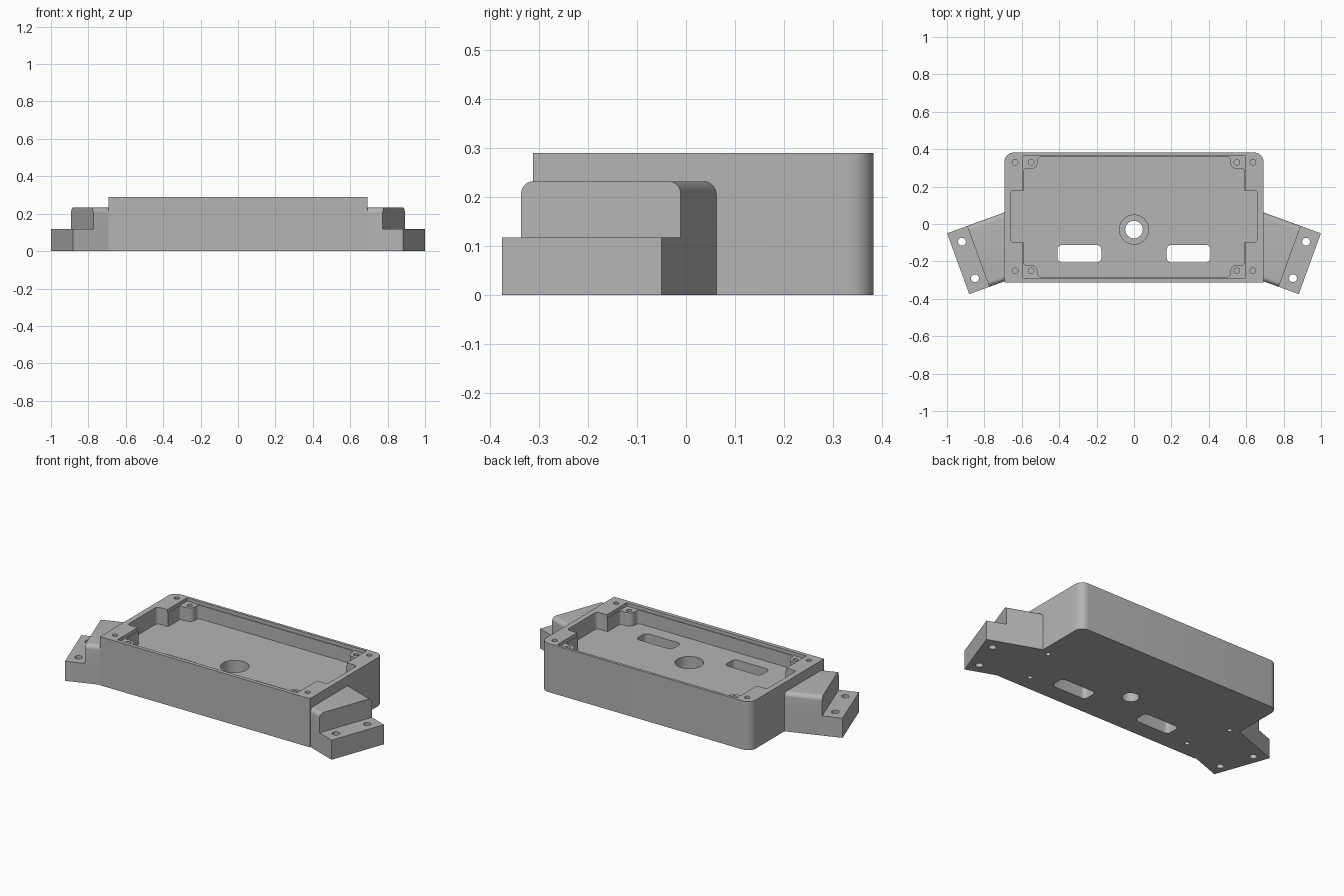
import bpy, bmesh, math
from mathutils import Vector, Matrix

cube = bpy.data.objects.get("Cube")
if cube:
    bpy.data.objects.remove(cube, do_unlink=True)

grey = bpy.data.materials.new("plain_grey")
grey.use_nodes = True
grey.diffuse_color = (0.46, 0.46, 0.46, 1)
grey.node_tree.nodes["Principled BSDF"].inputs["Base Color"].default_value = grey.diffuse_color


def outline(corners, steps=8):
    """Turn (x, y, radius) corners into a closed outline with rounded corners."""
    pts = []
    for i, (x, y, r) in enumerate(corners):
        p = Vector((x, y))
        if r == 0:
            pts.append(p)
            continue
        a = (Vector(corners[i - 1][:2]) - p).normalized()
        b = (Vector(corners[(i + 1) % len(corners)][:2]) - p).normalized()
        centre = p + (a + b) * r
        for k in range(steps + 1):
            t = k / steps * math.pi / 2
            pts.append(centre - b * r * math.cos(t) - a * r * math.sin(t))
    return pts


def prism(name, pts, low, high, matrix=Matrix()):
    bm = bmesh.new()
    face = bm.faces.new([bm.verts.new((p[0], p[1], low)) for p in pts])
    out = bmesh.ops.extrude_face_region(bm, geom=[face])
    top = [v for v in out["geom"] if isinstance(v, bmesh.types.BMVert)]
    bmesh.ops.translate(bm, verts=top, vec=(0, 0, high - low))
    bmesh.ops.transform(bm, matrix=matrix, verts=bm.verts)
    bmesh.ops.recalc_face_normals(bm, faces=bm.faces)
    mesh = bpy.data.meshes.new(name)
    bm.to_mesh(mesh)
    bm.free()
    mesh.materials.append(grey)
    obj = bpy.data.objects.new(name, mesh)
    bpy.context.collection.objects.link(obj)
    return obj


def box(x0, x1, y0, y1, r=0):
    return outline([(x0, y0, r), (x1, y0, r), (x1, y1, r), (x0, y1, r)])


def disc(x, y, r, n=24):
    return [(x + r * math.cos(2 * math.pi * k / n), y + r * math.sin(2 * math.pi * k / n))
            for k in range(n)]


def combine(target, tool, operation):
    mod = target.modifiers.new(operation, 'BOOLEAN')
    mod.operation, mod.solver, mod.object = operation, 'EXACT', tool
    bpy.context.view_layer.objects.active = target
    bpy.ops.object.modifier_apply(modifier=mod.name)
    bpy.data.objects.remove(tool, do_unlink=True)


def cut(pts, low, high):
    combine(case, prism("cutter", pts, low, high), 'DIFFERENCE')


# Main body: rounded back corners, square front corners
W, FRONT, BACK, TOP, FLOOR = 0.693, -0.312, 0.382, 0.29, 0.19
case = prism("mounting_case", outline([(-W, FRONT, 0), (W, FRONT, 0),
                                       (W, BACK, 0.05), (-W, BACK, 0.05)]), 0, TOP)

# Angled stepped mounting ears, profile swept along the ear direction
for side in (1, -1):
    angle = math.radians(-20)
    c, s = math.cos(angle), math.sin(angle)
    flip = Matrix.Diagonal((side, 1, 1, 1))
    # profile axes (across, up, along)
    along = Matrix(((-s, 0, c, 0), (c, 0, s, 0), (0, 1, 0, 0), (0, 0, 0, 1)))
    raised = outline([(-0.051, 0, 0), (0.295, 0, 0), (0.295, 0.232, 0.026), (-0.051, 0.232, 0.026)])
    low = outline([(-0.051, 0, 0), (0.295, 0, 0), (0.295, 0.117, 0), (-0.051, 0.117, 0)])
    combine(case, prism("ear_block", raised, 0.6, 0.842, flip @ along), 'UNION')
    combine(case, prism("ear_step", low, 0.65, 0.956, flip @ along), 'UNION')

# Shallow lid recess, then the deep pocket with corner posts and side slots
cut(box(-0.593, 0.593, -0.289, 0.366), 0.27, 0.4)
X, PX = 0.588, 0.515
half = [(PX, -0.283, 0.02), (PX, -0.22, 0.035), (X, -0.22, 0.01),
        (X, -0.1, 0), (0.66, -0.1, 0.02), (0.66, 0.18, 0.02), (X, 0.18, 0),
        (X, 0.295, 0.01), (PX, 0.295, 0.035), (PX, 0.36, 0.02)]
cut(outline(half + [(-x, y, r) for x, y, r in reversed(half)]), FLOOR, 0.4)
for side in (1, -1):
    cut(box(*sorted((side * 0.55, side * 0.66)), -0.1, 0.18, 0.02), 0.25, 0.4)

# Central counterbored hole and two cable slots
cut(disc(0, -0.03, 0.078, 48), 0.07, 0.4)
cut(disc(0, -0.03, 0.047, 48), -0.1, 0.1)
for side in (1, -1):
    cut(box(*sorted((side * 0.175, side * 0.41)), -0.205, -0.112, 0.025), -0.1, 0.4)

# Screw holes: rim, corner posts, underside and ears
for side in (1, -1):
    for y in (-0.25, 0.33):
        cut(disc(side * 0.636, y, 0.015), 0.15, 0.4)
        cut(disc(side * 0.55, y, 0.015), 0.15, 0.4)
    cut(disc(side * 0.555, -0.215, 0.014), -0.1, 0.08)
    cut(disc(side * 0.64, 0.04, 0.014), -0.1, 0.08)
    for x, y in ((0.92, -0.095), (0.85, -0.29)):
        cut(disc(side * x, y, 0.021), -0.1, 0.2)

# Smooth the rounded corners, keep the edges sharp
bpy.ops.object.select_all(action='DESELECT')
case.select_set(True)
bpy.context.view_layer.objects.active = case
bpy.ops.object.shade_smooth_by_angle(angle=math.radians(30))
